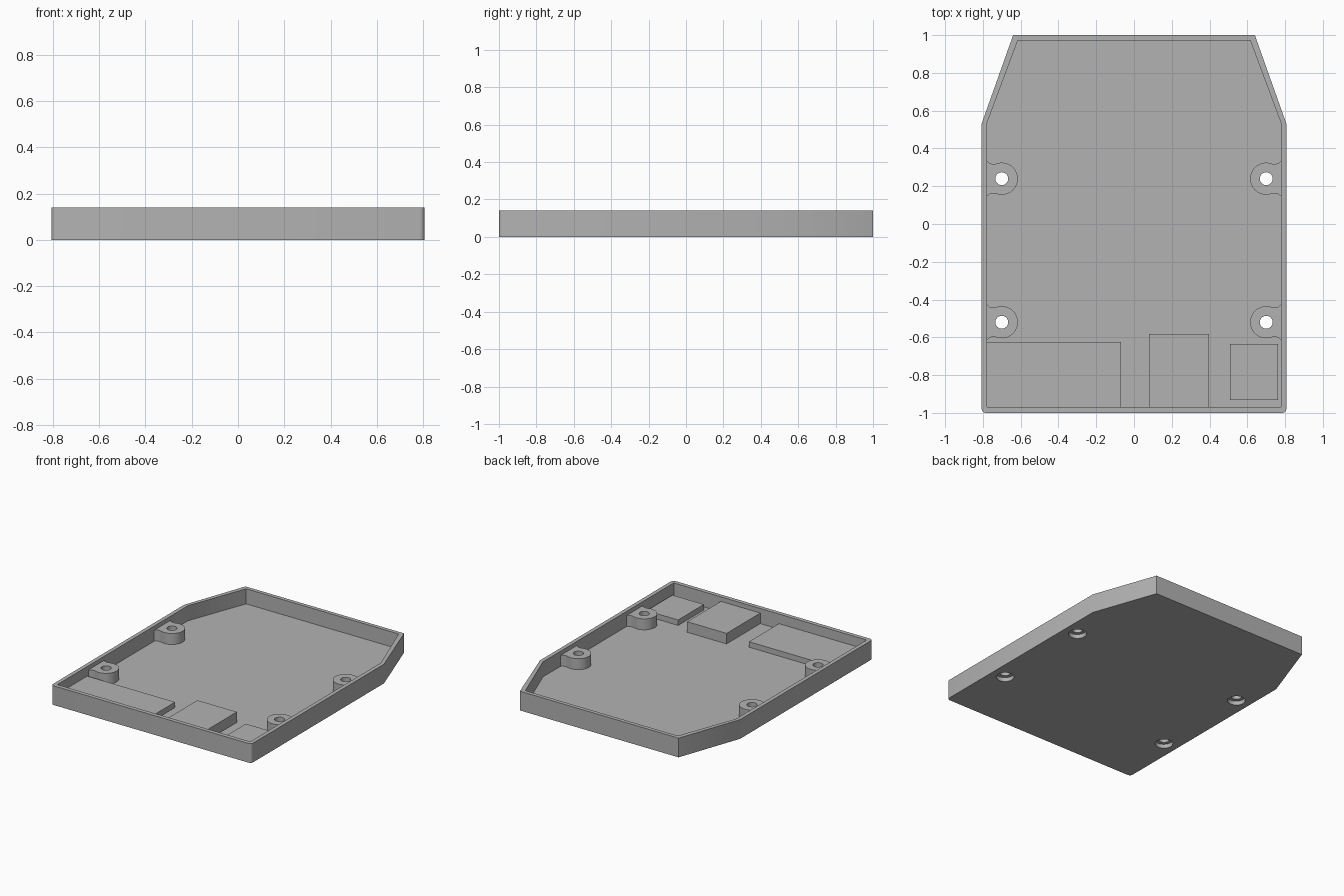
import bpy, bmesh
from math import sin, cos, pi, radians

cube = bpy.data.objects.get("Cube")
if cube:
    bpy.data.objects.remove(cube, do_unlink=True)

grey = bpy.data.materials.new("plain grey")
grey.use_nodes = True
grey.diffuse_color = (0.45, 0.45, 0.45, 1)
grey.node_tree.nodes["Principled BSDF"].inputs["Base Color"].default_value = (0.45, 0.45, 0.45, 1)


def prism(name, points, z0, z1):
    """Extrude a flat outline from z0 up to z1."""
    bm = bmesh.new()
    face = bm.faces.new([bm.verts.new((x, y, z0)) for x, y in points])
    side = bmesh.ops.extrude_face_region(bm, geom=[face])["geom"]
    verts = [v for v in side if isinstance(v, bmesh.types.BMVert)]
    bmesh.ops.translate(bm, verts=verts, vec=(0, 0, z1 - z0))
    bmesh.ops.recalc_face_normals(bm, faces=bm.faces)
    mesh = bpy.data.meshes.new(name)
    bm.to_mesh(mesh)
    bm.free()
    mesh.materials.append(grey)
    obj = bpy.data.objects.new(name, mesh)
    bpy.context.collection.objects.link(obj)
    return obj


def arc(cx, cy, r, start, end, steps):
    angles = [radians(start + (end - start) * i / steps) for i in range(steps + 1)]
    return [(cx + r * cos(a), cy + r * sin(a)) for a in angles]


def circle(cx, cy, r):
    return arc(cx, cy, r, 0, 360, 40)[:-1]


def box(x0, x1, y0, y1):
    return [(x0, y0), (x1, y0), (x1, y1), (x0, y1)]


def mirrored(half):
    """Complete an outline given its +x half, front to back."""
    return half + [(-x, y) for x, y in reversed(half)]


def combine(target, tool, operation):
    mod = target.modifiers.new(operation, 'BOOLEAN')
    mod.operation = operation
    mod.solver = 'EXACT'
    mod.object = tool
    tool.hide_render = True
    tools.append(tool)


tools = []
floor, boss_top, height = 0.03, 0.11, 0.14

# Tray with rounded front corners and tapered back
tray = prism("tray", mirrored(arc(0.785, -0.978, 0.022, -90, 0, 4)
                              + [(0.807, 0.53), (0.64, 1.0)]), 0, height)
combine(tray, prism("cavity", mirrored([(0.778, -0.97), (0.778, 0.535), (0.615, 0.972)]),
                    floor, height + 0.1), 'DIFFERENCE')

# Raised blocks along the front
for name, outline, top in (
        ("wide_block", box(-0.79, -0.07, -0.98, -0.625), 0.07),
        ("tall_block", box(0.08, 0.398, -0.98, -0.582), 0.107),
        ("small_block", box(0.508, 0.762, -0.932, -0.635), 0.07)):
    combine(tray, prism(name, outline, 0.015, top), 'UNION')

# Screw bosses flared into the side walls, each with a hole and a recess below
for sx in (-1, 1):
    for cy in (-0.52, 0.24):
        flare = [(0.75, 0.078), (0.765, 0.082), (0.778, 0.094), (0.792, 0.094)]
        outline = [(x, -y) for x, y in reversed(flare)]
        outline += arc(0.7, 0, 0.085, -68, -292, 28) + flare
        outline = [(sx * x, cy + y) for x, y in outline]
        combine(tray, prism("boss", outline, 0.015, boss_top), 'UNION')
for sx in (-1, 1):
    for cy in (-0.52, 0.24):
        combine(tray, prism("screw_hole", circle(sx * 0.7, cy, 0.034), -0.1, 0.3), 'DIFFERENCE')
        combine(tray, prism("screw_recess", circle(sx * 0.7, cy, 0.06), -0.1, 0.03), 'DIFFERENCE')

# Bake the joined shape and drop the helpers
graph = bpy.context.evaluated_depsgraph_get()
baked = bpy.data.meshes.new_from_object(tray.evaluated_get(graph))
tray.modifiers.clear()
tray.data = baked
baked.materials.clear()
baked.materials.append(grey)
baked.polygons.foreach_set("material_index", [0] * len(baked.polygons))
for tool in tools:
    bpy.data.objects.remove(tool, do_unlink=True)

# Smooth the round walls, keep the edges crisp
bpy.ops.object.select_all(action='DESELECT')
tray.select_set(True)
bpy.context.view_layer.objects.active = tray
bpy.ops.object.shade_smooth_by_angle(angle=radians(30))
